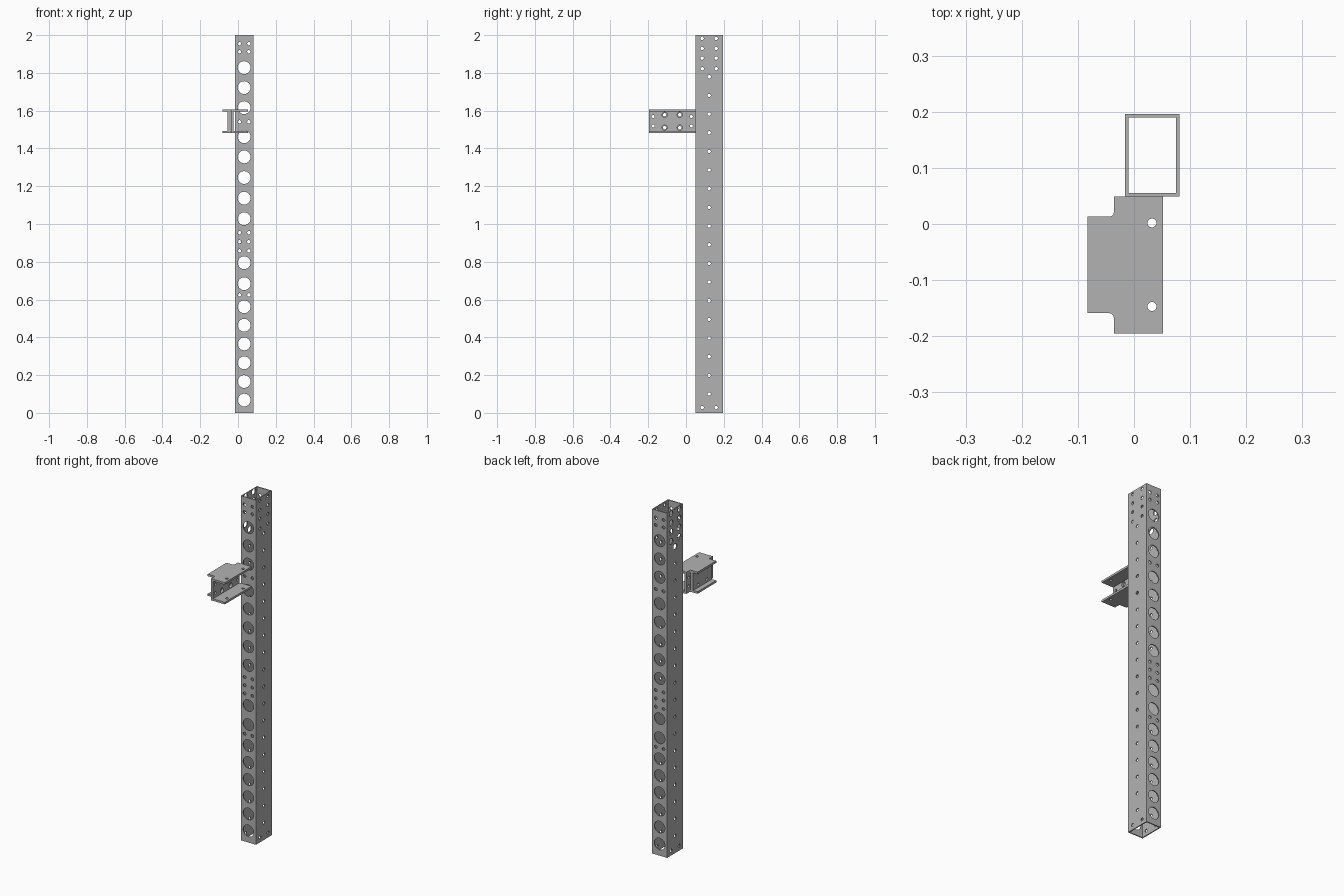
import bpy, bmesh, math
from mathutils import Matrix, Vector

old = bpy.data.objects.get("Cube")
if old:
    bpy.data.objects.remove(old, do_unlink=True)

steel = bpy.data.materials.new("grey_metal")
steel.use_nodes = True
grey = (0.45, 0.45, 0.45, 1)
steel.diffuse_color = grey
steel.node_tree.nodes["Principled BSDF"].inputs["Base Color"].default_value = grey


def to_object(bm, name):
    bmesh.ops.recalc_face_normals(bm, faces=bm.faces)
    mesh = bpy.data.meshes.new(name)
    bm.to_mesh(mesh)
    bm.free()
    obj = bpy.data.objects.new(name, mesh)
    bpy.context.collection.objects.link(obj)
    mesh.materials.append(steel)
    return obj


def prism(name, points, low, high):
    """Extrude an xy outline between two heights."""
    bm = bmesh.new()
    face = bm.faces.new([bm.verts.new((x, y, low)) for x, y in points])
    up = bmesh.ops.extrude_face_region(bm, geom=[face])["geom"]
    bmesh.ops.translate(bm, vec=(0, 0, high - low),
                        verts=[v for v in up if isinstance(v, bmesh.types.BMVert)])
    return to_object(bm, name)


def box_points(x0, x1, y0, y1):
    return [(x0, y0), (x1, y0), (x1, y1), (x0, y1)]


def cut(obj, cutter):
    cutter.hide_render = True
    mod = obj.modifiers.new("cut", "BOOLEAN")
    mod.operation, mod.solver, mod.object = "DIFFERENCE", "EXACT", cutter
    bpy.context.view_layer.objects.active = obj
    bpy.ops.object.modifier_apply(modifier=mod.name)
    bpy.data.objects.remove(cutter, do_unlink=True)


def drill(obj, holes, axis, depth):
    """Cut round holes, each given as (centre, radius), along an axis."""
    bm = bmesh.new()
    turn = Vector((0, 0, 1)).rotation_difference(Vector(axis)).to_matrix().to_4x4()
    for centre, radius in holes:
        bmesh.ops.create_cone(bm, cap_ends=True, segments=24, radius1=radius,
                              radius2=radius, depth=depth,
                              matrix=Matrix.Translation(centre) @ turn)
    cut(obj, to_object(bm, "hole_cutter"))


# Rectangular hollow post
X0, X1, Y0, Y1, WALL = -0.016, 0.081, 0.049, 0.196, 0.006
post = prism("hollow_post", box_points(X0, X1, Y0, Y1), 0, 2)
cut(post, prism("bore_cutter", box_points(X0 + WALL, X1 - WALL, Y0 + WALL, Y1 - WALL), -0.1, 2.1))

# Large lightening holes and bolt pairs through the front and back walls
big = [1.828, 1.722, 1.616, 1.462, 1.355, 1.246, 1.137, 1.028,
       0.795, 0.684, 0.562, 0.464, 0.365, 0.265, 0.166, 0.068]
pairs = [1.955, 1.912, 1.541, 0.954, 0.906, 0.858, 0.625]
mid_x = (X0 + X1) / 2
for y in (Y0, Y1):
    holes = [((mid_x, y, z), 0.034) for z in big]
    holes += [((mid_x + dx, y, z), 0.009) for z in pairs for dx in (-0.025, 0.025)]
    drill(post, holes, (0, 1, 0), 0.03)

# Bolt holes through the side walls, with wider access holes near the top of one side
mid_y = (Y0 + Y1) / 2
for x, access in ((X0, 0.017), (X1, 0.009)):
    holes = [((x, mid_y, 0.1 + 0.0988 * k), access if k == 17 else 0.009) for k in range(18)]
    for z in (1.983, 1.93, 1.878, 1.822, 0.028):
        radius = access if z > 1 else 0.009
        holes += [((x, mid_y + dy, z), radius) for dy in (-0.037, 0.037)]
    drill(post, holes, (1, 0, 0), 0.03)

# Notched bracket flanges, with a small fillet in each notch
BACK, FRONT = 0.049, -0.195
centre_y = (BACK + FRONT) / 2
half, notch, fillet = (BACK - FRONT) / 2, 0.086, 0.008
side = [(0.052, half), (-0.036, half)]
for i in range(6):
    a = math.radians(-18 * i)
    side.append((-0.036 - fillet + fillet * math.cos(a), notch + fillet + fillet * math.sin(a)))
side.append((-0.083, notch))
outline = [(x, centre_y + y) for x, y in side]
outline += [(x, centre_y - y) for x, y in reversed(side)]
for name, low in (("bracket_top_flange", 1.595), ("bracket_bottom_flange", 1.481)):
    flange = prism(name, outline, low, low + 0.012)
    drill(flange, [((0.032, y, low), 0.008) for y in (0.002, -0.147)], (0, 0, 1), 0.06)

# Two upright webs, back to back
webs = (("bracket_outer_web", -0.055, -0.039, notch, 0.009),
        ("bracket_inner_web", -0.036, -0.024, half, 0.014))
for name, x0, x1, reach, radius in webs:
    web = prism(name, box_points(x0, x1, centre_y - reach, centre_y + reach), 1.493, 1.595)
    holes = [((x0, centre_y + dy, 1.544 + dz), radius) for dy in (-0.04, 0.04) for dz in (-0.034, 0.034)]
    if reach == half:
        holes += [((x0, centre_y + dy, 1.544 + dz), 0.008) for dy in (-0.101, 0.101) for dz in (-0.025, 0.025)]
    drill(web, holes, (1, 0, 0), 0.06)
